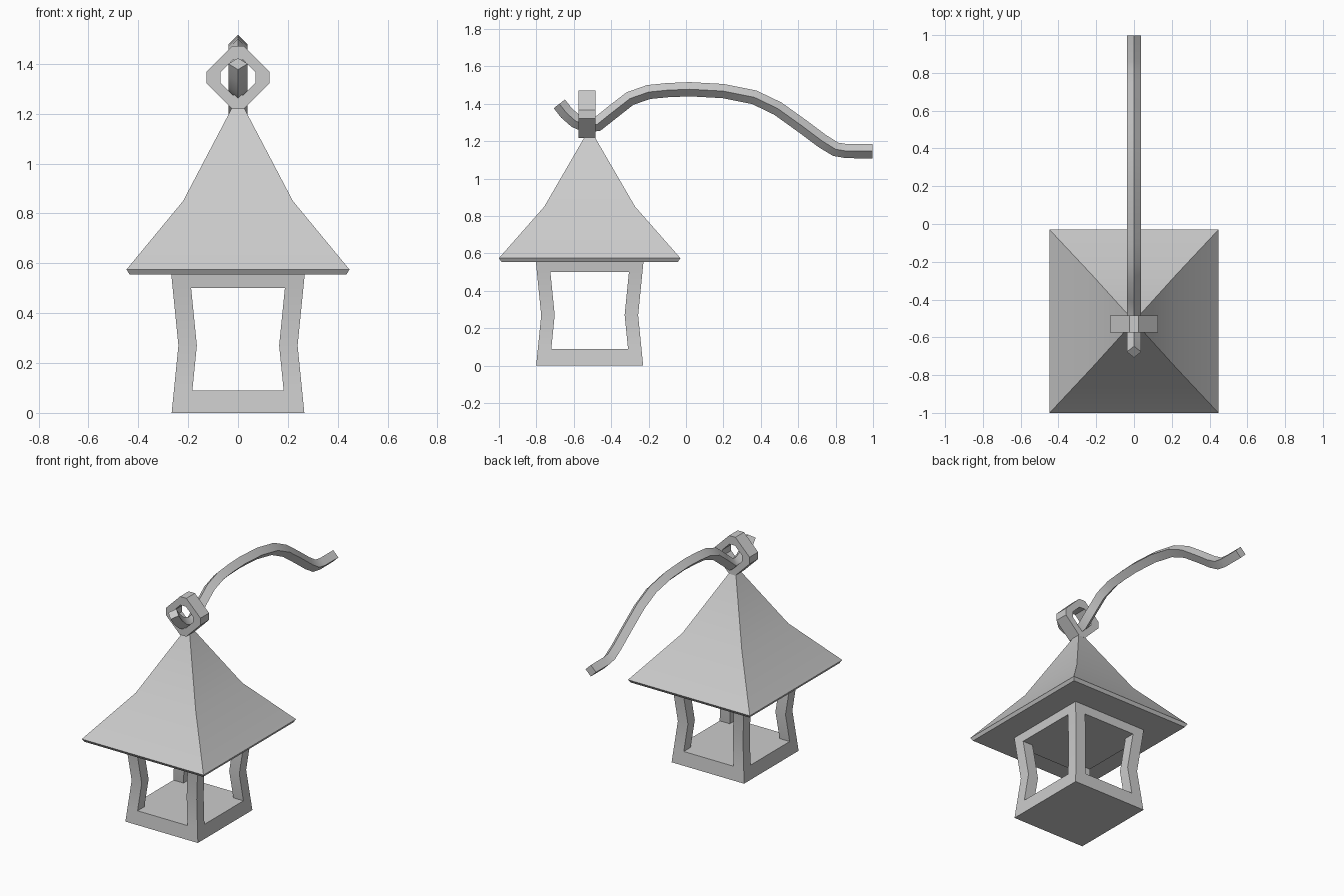
import bpy, bmesh, math
from mathutils import Vector

if "Cube" in bpy.data.objects:
    bpy.data.objects.remove(bpy.data.objects["Cube"])

GREY = (0.6, 0.6, 0.6, 1)
metal = bpy.data.materials.new("grey metal")
metal.use_nodes = True
metal.diffuse_color = GREY
metal.node_tree.nodes["Principled BSDF"].inputs["Base Color"].default_value = GREY

CY = -0.515  # lantern centre along y


def finish(name, bm):
    bmesh.ops.remove_doubles(bm, verts=bm.verts, dist=0.0001)
    bmesh.ops.recalc_face_normals(bm, faces=bm.faces)
    mesh = bpy.data.meshes.new(name)
    bm.to_mesh(mesh)
    bm.free()
    ob = bpy.data.objects.new(name, mesh)
    bpy.context.collection.objects.link(ob)
    mesh.materials.append(metal)
    bpy.ops.object.select_all(action='DESELECT')
    ob.select_set(True)
    bpy.context.view_layer.objects.active = ob
    bpy.ops.object.shade_smooth_by_angle(angle=math.radians(30))
    return ob


def loft(name, rings, closed=False):
    """Skin a series of equal-length rings; cap the ends unless closed."""
    bm = bmesh.new()
    vs = [[bm.verts.new(p) for p in r] for r in rings]
    n = len(vs[0])
    pairs = list(zip(vs, vs[1:])) + ([(vs[-1], vs[0])] if closed else [])
    for a, b in pairs:
        for i in range(n):
            j = (i + 1) % n
            bm.faces.new((a[i], a[j], b[j], b[i]))
    if not closed:
        bm.faces.new(vs[0])
        bm.faces.new(vs[-1])
    return finish(name, bm)


# Lantern frame: 3 x 3 cells per level, solid at base and top, posts at corners
levels = [0, 0.09, 0.27, 0.5, 0.56]


def pinch(z):
    return 0.028 * (1 - abs(z - 0.27) / 0.28)


def solid(i, j, k):
    if not (0 <= i < 3 and 0 <= j < 3 and 0 <= k < 4):
        return False
    return k in (0, 3) or (i != 1 and j != 1)


def corner(i, j, k):
    z = levels[k]
    p = pinch(z)
    xs = [-0.267 + p, -0.193 + p, 0.193 - p, 0.267 - p]
    ys = [-0.287 + p, -0.215 + p, 0.215 - p, 0.287 - p]
    return Vector((xs[i], CY + ys[j], z))


frame = bmesh.new()
for i in range(3):
    for j in range(3):
        for k in range(4):
            if not solid(i, j, k):
                continue
            for axis in range(3):
                for side in (0, 1):
                    nb = [i, j, k]
                    nb[axis] += 2 * side - 1
                    if solid(*nb):
                        continue
                    quad = []
                    for u, v in ((0, 0), (1, 0), (1, 1), (0, 1)):
                        c = [u, v]
                        c.insert(axis, side)
                        quad.append(frame.verts.new(corner(i + c[0], j + c[1], k + c[2])))
                    frame.faces.new(quad)
finish("lantern_frame", frame)


# Flared square roof with a thin lip
def square(hx, hy, z):
    return [(sx * hx, CY + sy * hy, z) for sx, sy in ((-1, -1), (1, -1), (1, 1), (-1, 1))]


loft("roof", [square(*s) for s in (
    (0.435, 0.472, 0.555), (0.447, 0.485, 0.575),
    (0.22, 0.243, 0.85), (0.018, 0.02, 1.235))])


# Hanging ring: cut-corner diamond with a matching hole
def octagon(r, flat, y):
    pts = [(flat, r), (r, flat), (r, -flat), (flat, -r),
           (-flat, -r), (-r, -flat), (-r, flat), (-flat, r)]
    return [(x, y, 1.345 + z) for x, z in pts]


front, back = -0.575, -0.485
loft("hanging_ring", [octagon(0.127, 0.023, front), octagon(0.127, 0.023, back),
                      octagon(0.071, 0.02, back), octagon(0.071, 0.02, front)], closed=True)

# Curved hook arm with a diamond cross-section
path = [Vector((0, y, z)) for y, z in (
    (-0.677, 1.4), (-0.64, 1.352), (-0.59, 1.308), (-0.53, 1.283), (-0.475, 1.29),
    (-0.39, 1.358), (-0.3, 1.428), (-0.2, 1.463), (-0.1, 1.473), (0.02, 1.478),
    (0.2, 1.468), (0.365, 1.435), (0.49, 1.375), (0.62, 1.282), (0.73, 1.2),
    (0.8, 1.157), (0.86, 1.147), (0.998, 1.147))]
R = 0.038
rings = []
for i, p in enumerate(path):
    t = (path[min(i + 1, len(path) - 1)] - path[max(i - 1, 0)]).normalized()
    side = Vector((1, 0, 0))
    up = side.cross(t)
    rings.append([p + side * R, p + up * R, p - side * R, p - up * R])
loft("hook_arm", rings)
